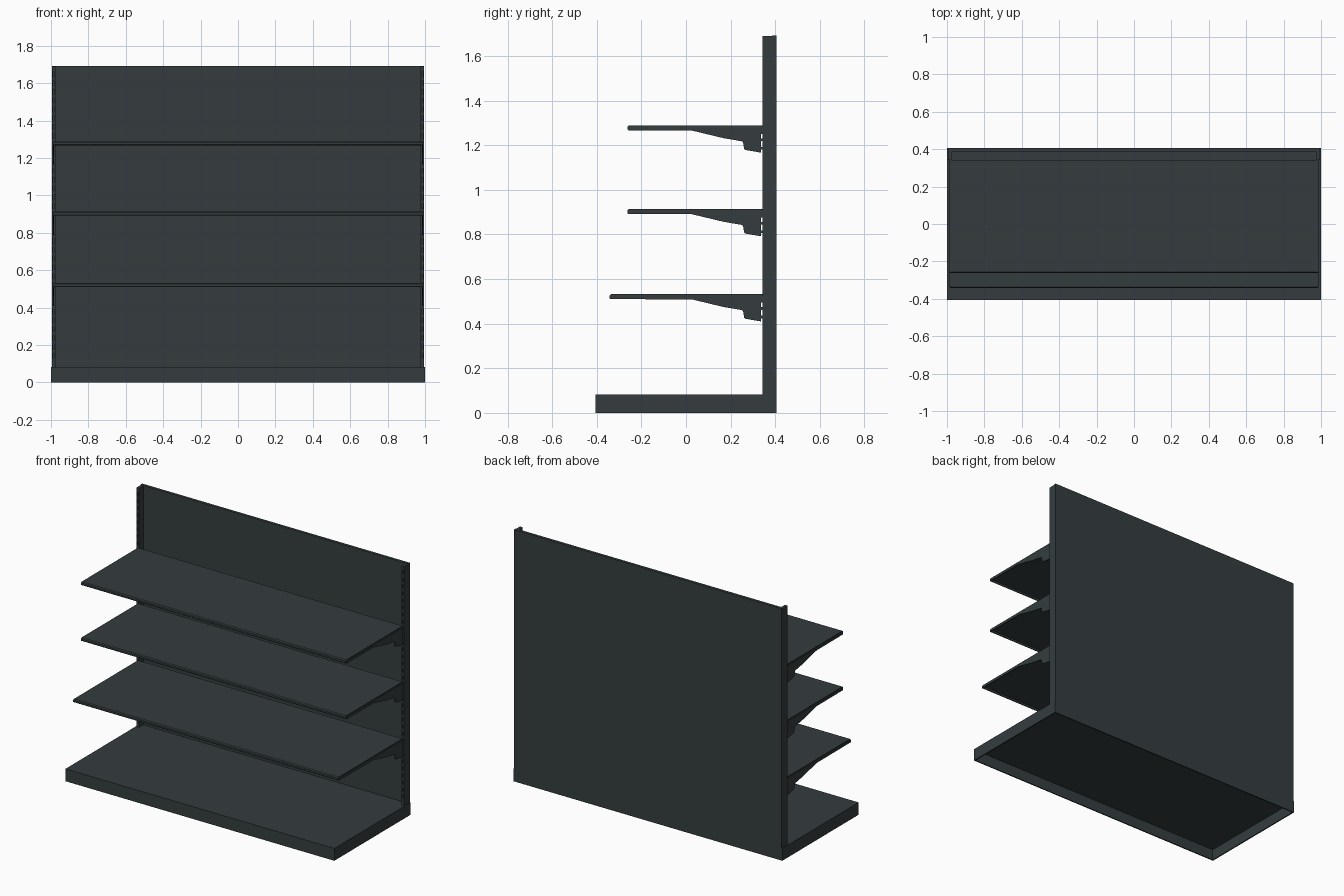
import bpy, bmesh

if "Cube" in bpy.data.objects:
    bpy.data.objects.remove(bpy.data.objects["Cube"])

mat = bpy.data.materials.new("dark_grey_paint")
mat.diffuse_color = (0.035, 0.046, 0.049, 1)
mat.use_nodes = True
mat.node_tree.nodes["Principled BSDF"].inputs["Base Color"].default_value = mat.diffuse_color


def finish(name, bm):
    bmesh.ops.recalc_face_normals(bm, faces=bm.faces)
    me = bpy.data.meshes.new(name)
    bm.to_mesh(me)
    bm.free()
    me.materials.append(mat)
    ob = bpy.data.objects.new(name, me)
    bpy.context.collection.objects.link(ob)
    return ob


def add_box(bm, lo, hi):
    vs = bmesh.ops.create_cube(bm, size=1)["verts"]
    for v in vs:
        v.co = [lo[i] if v.co[i] < 0 else hi[i] for i in range(3)]


def box(name, lo, hi):
    bm = bmesh.new()
    add_box(bm, lo, hi)
    return finish(name, bm)


def extrude_x(name, profile, x0, x1):
    # closed (y, z) profile swept from x0 to x1
    bm = bmesh.new()
    f = bm.faces.new([bm.verts.new((x0, y, z)) for y, z in profile])
    new = bmesh.ops.extrude_face_region(bm, geom=[f])["geom"]
    verts = [g for g in new if isinstance(g, bmesh.types.BMVert)]
    bmesh.ops.translate(bm, verts=verts, vec=(x1 - x0, 0, 0))
    return finish(name, bm)


# base tray, open underneath
BASE_TOP = 0.083
base = box("base_tray", (-1, -0.405, 0), (1, 0.405, BASE_TOP))
bm = bmesh.new()
bm.from_mesh(base.data)
bottom = [f for f in bm.faces if f.normal.z < -0.9]
bmesh.ops.delete(bm, geom=bottom, context="FACES_ONLY")
bm.to_mesh(base.data)
bm.free()
solid = base.modifiers.new("sheet", "SOLIDIFY")
solid.thickness = 0.008
solid.offset = -1
solid.use_even_offset = True

# back panel
box("back_panel", (-0.995, 0.386, BASE_TOP), (0.995, 0.405, 1.693))

# slotted uprights
for side, s in (("left", -1), ("right", 1)):
    xa, xb = sorted((s * 0.975, s * 0.995))
    post = box(side + "_upright", (xa, 0.342, BASE_TOP), (xb, 0.386, 1.69))
    cut = bmesh.new()
    z = 0.13
    while z < 1.65:
        add_box(cut, (s * 0.986 - 0.003, 0.33, z), (s * 0.986 + 0.003, 0.365, z + 0.028))
        z += 0.047
    cutter = finish(side + "_slot_cutter", cut)
    mod = post.modifiers.new("slots", "BOOLEAN")
    mod.operation = "DIFFERENCE"
    mod.solver = "EXACT"
    mod.object = cutter
    bpy.context.view_layer.objects.active = post
    bpy.ops.object.modifier_apply(modifier="slots")
    bpy.data.objects.remove(cutter)

# shelves: thin sheet with a folded front lip, carried by a bracket at each end
for name, top, front in (("lower", 0.532, -0.342),
                         ("middle", 0.914, -0.262),
                         ("upper", 1.289, -0.262)):
    sheet = [(0.342, top), (front + 0.006, top), (front, top - 0.006),
             (front, top - 0.018), (front + 0.004, top - 0.022),
             (front + 0.010, top - 0.022), (front + 0.010, top - 0.009),
             (0.342, top - 0.009)]
    extrude_x(name + "_shelf", sheet, -0.984, 0.984)

    arm = [(front + 0.004, top - 0.007), (front + 0.004, top - 0.022),
           (0.026, top - 0.023), (0.168, top - 0.057), (0.25, top - 0.071),
           (0.256, top - 0.076), (0.261, top - 0.106), (0.267, top - 0.110),
           (0.336, top - 0.122)]
    # hooks that reach into the upright slots
    for z0, z1 in ((0.108, 0.096), (0.070, 0.058)):
        arm += [(0.336, top - z0), (0.35, top - z0),
                (0.35, top - z1), (0.336, top - z1)]
    arm += [(0.336, top - 0.038), (0.343, top - 0.038), (0.343, top - 0.007)]
    for side, s in (("left", -1), ("right", 1)):
        extrude_x(f"{name}_{side}_bracket", arm, s * 0.983, s * 0.989)
